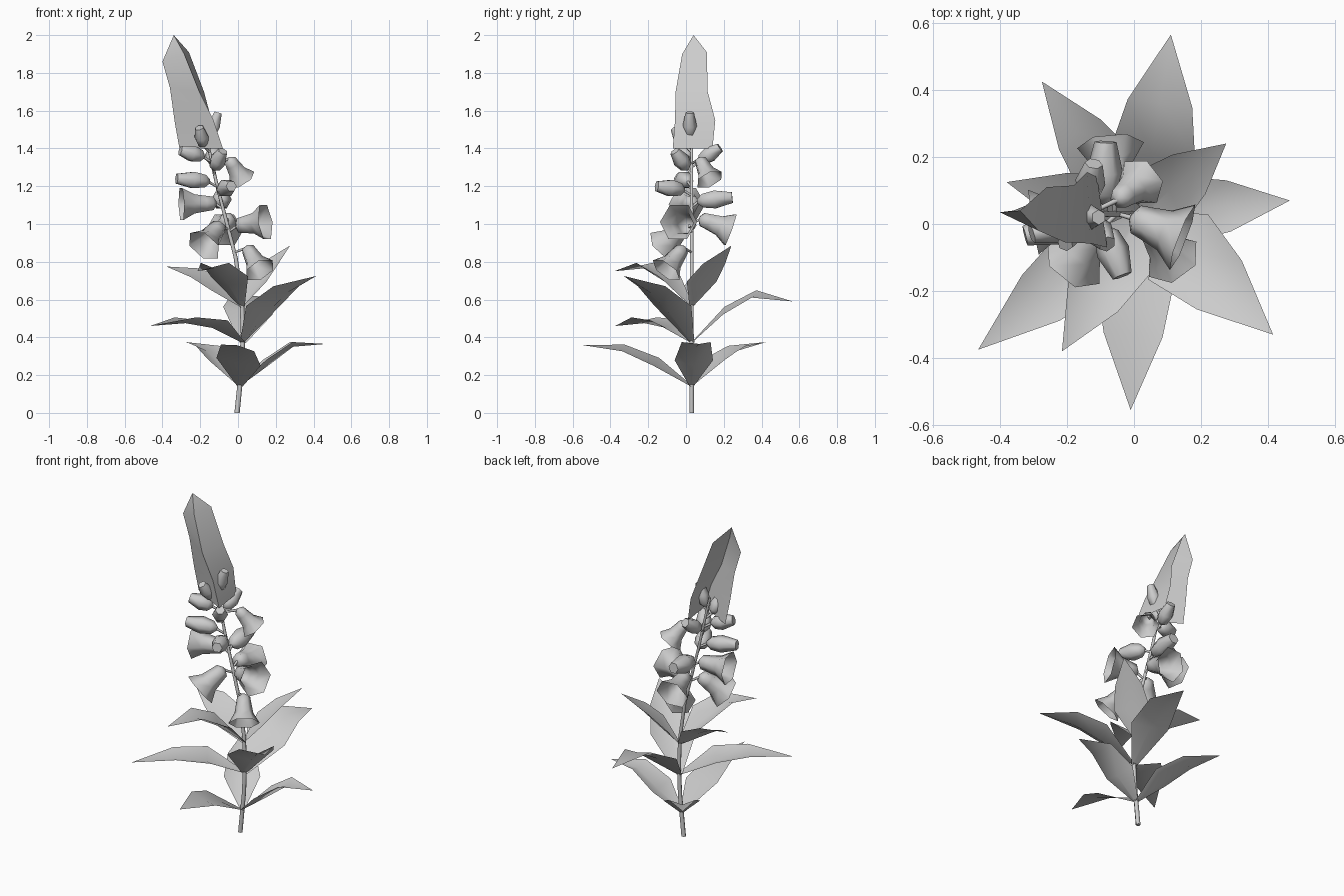
import bpy, bmesh, math
from mathutils import Vector

old = bpy.data.objects.get("Cube")
if old:
    bpy.data.objects.remove(old, do_unlink=True)

GREY = (0.6, 0.6, 0.6, 1)
mat = bpy.data.materials.new("plain grey")
mat.use_nodes = True
mat.diffuse_color = GREY
mat.node_tree.nodes["Principled BSDF"].inputs["Base Color"].default_value = GREY


def build(name, rows, closed=False, cap=False):
    """Skin a list of point rows; closed rows make tubes."""
    bm = bmesh.new()
    grid = [[bm.verts.new(p) for p in row] for row in rows]
    for a, b in zip(grid, grid[1:]):
        n = len(a)
        for i in range(n if closed else n - 1):
            j = (i + 1) % n
            bm.faces.new((a[i], a[j], b[j], b[i]))
    if closed:
        bm.faces.new(grid[0][::-1])
        if cap:
            bm.faces.new(grid[-1])
    bmesh.ops.remove_doubles(bm, verts=bm.verts, dist=0.0005)
    bmesh.ops.recalc_face_normals(bm, faces=bm.faces)
    mesh = bpy.data.meshes.new(name)
    bm.to_mesh(mesh)
    bm.free()
    mesh.materials.append(mat)
    ob = bpy.data.objects.new(name, mesh)
    bpy.context.collection.objects.link(ob)
    bpy.ops.object.select_all(action="DESELECT")
    ob.select_set(True)
    bpy.context.view_layer.objects.active = ob
    bpy.ops.object.shade_smooth_by_angle(angle=math.radians(70))


def ring(centre, axis, radius, sides=6):
    u = axis.cross(Vector((0, 0, 1)))
    if u.length < 0.01:
        u = Vector((1, 0, 0))
    u.normalize()
    v = axis.cross(u).normalized()
    steps = [math.tau * i / sides for i in range(sides)]
    return [centre + radius * (math.cos(a) * u + math.sin(a) * v) for a in steps]


def lathe(name, start, end, profile, cap):
    """Six-sided turned shape along an axis; profile is (fraction, radius)."""
    axis = (end - start).normalized()
    rows = [ring(start.lerp(end, t), axis, r) for t, r in profile]
    build(name, rows, True, cap)


# Leaning stem
STEM = [Vector((x, 0.03, z)) for x, z in (
    (-0.005, 0), (0.02, 0.25), (0.027, 0.42), (0.02, 0.6), (-0.012, 0.82),
    (-0.058, 1.0), (-0.11, 1.2), (-0.155, 1.4), (-0.185, 1.52))]


def stem_at(z):
    for a, b in zip(STEM, STEM[1:]):
        if z <= b.z:
            return a.lerp(b, (z - a.z) / (b.z - a.z))
    return STEM[-1].copy()


build("stem", [ring(p, Vector((0, 0, 1)), 0.014 - 0.004 * p.z) for p in STEM], True, True)


# Folded leaves in three whorls: tip x, tip y, root z, midrib heights, width, fold, roll
def leaf(name, x, y, root_z, heights, width, fold=0.35, roll=0.0):
    root = stem_at(root_z)
    tip = Vector((x, y, heights[-1]))
    mids = [root]
    for t, z in zip((0.33, 0.62, 1), heights):
        p = root.lerp(tip, t)
        p.z = z
        mids.append(p)
    flat = Vector((tip.x - root.x, tip.y - root.y, 0)).normalized()
    level = Vector((0, 0, 1)).cross(flat)
    rows = []
    for i, (p, w) in enumerate(zip(mids, (0.015, 0.12, 0.09, 0))):
        along = (mids[min(i + 1, 3)] - mids[max(i - 1, 0)]).normalized()
        up = along.cross(level).normalized()
        w *= width
        side = (level * math.cos(roll) + up * math.sin(roll)) * w
        lift = up * w * fold
        rows.append([p - side + lift, p, p + side + lift])
    build(name, rows)


LOW, MID, TOP = 0.14, 0.37, 0.56
leaf("lower_leaf_left", 0.465, 0.07, LOW, (0.25, 0.35, 0.365), 0.85)
leaf("lower_leaf_back", -0.275, 0.425, LOW, (0.25, 0.33, 0.375), 0.85)
leaf("lower_leaf_front", -0.01, -0.555, LOW, (0.26, 0.335, 0.36), 1.0, 0.1, -0.2)
leaf("middle_leaf_back", 0.11, 0.565, MID, (0.53, 0.62, 0.59), 1.1, 0.1, 0.2)
leaf("middle_leaf_left", 0.415, -0.33, MID, (0.53, 0.64, 0.725), 1.1)
leaf("middle_leaf_right", -0.465, -0.375, MID, (0.45, 0.475, 0.46), 0.98)
leaf("upper_leaf_left", 0.275, 0.24, TOP, (0.67, 0.77, 0.885), 0.85)
leaf("upper_leaf_front", -0.215, -0.38, TOP, (0.69, 0.765, 0.75), 0.95)
leaf("upper_leaf_right", -0.38, 0.125, TOP, (0.67, 0.735, 0.775), 0.8, 0.1, -0.35)


# Open bells and closed buds on short stalks
BELL = ((0, 0.012), (0.1, 0.042), (0.3, 0.048), (0.65, 0.06), (1, 0.1))
BUD = ((0, 0.012), (0.15, 0.038), (0.5, 0.05), (1, 0.03))


def flower(name, start, end, profile, scale=1.0, cap=False):
    start, end = Vector(start), Vector(end)
    lathe(name, start, end, [(t, r * scale) for t, r in profile], cap)
    lathe(name + "_stalk", stem_at(start.z - 0.03), start.lerp(end, 0.05),
          ((0, 0.006), (1, 0.008)), True)


BELLS = [
    ((0.045, -0.01, 0.88), (0.115, -0.105, 0.755), 0.88),
    ((-0.01, 0.02, 0.99), (0.145, -0.04, 1.01), 1.05),
    ((-0.09, -0.005, 1.0), (-0.18, -0.115, 0.885), 1.0),
    ((-0.055, 0.07, 1.03), (-0.07, 0.235, 0.97), 1.0),
    ((-0.115, 0.035, 1.11), (-0.3, 0.005, 1.105), 0.98),
    ((-0.05, 0.07, 1.35), (0.02, 0.125, 1.235), 0.78),
]
for i, (a, b, s) in enumerate(BELLS):
    flower(f"bell_flower_{i + 1}", a, b, BELL, s)

BUDS = [
    ((-0.15, 0.01, 1.225), (-0.325, -0.035, 1.24), 1.0),
    ((-0.09, -0.01, 1.18), (-0.035, -0.155, 1.2), 1.0),
    ((-0.09, 0.06, 1.12), (-0.085, 0.245, 1.14), 1.1),
    ((-0.18, 0.01, 1.355), (-0.305, -0.03, 1.39), 0.95),
    ((-0.13, 0.01, 1.29), (-0.08, -0.06, 1.385), 0.9),
    ((-0.14, 0.07, 1.33), (-0.12, 0.18, 1.405), 0.9),
    ((-0.18, 0.0, 1.41), (-0.205, -0.06, 1.51), 0.8),
    ((-0.15, 0.02, 1.45), (-0.105, 0.02, 1.59), 0.75),
]
for i, (a, b, s) in enumerate(BUDS):
    flower(f"bud_{i + 1}", a, b, BUD, s, True)

# Tall folded blade crowning the spike: right edge, front crease, back edge
tip = (-0.34, 0.04, 2.0)
build("crown_blade", [
    [tip, tip, tip],
    [(-0.4, 0.035, 1.86), (-0.285, -0.02, 1.9), (-0.26, 0.11, 1.91)],
    [(-0.36, 0.04, 1.72), (-0.205, -0.055, 1.7), (-0.18, 0.115, 1.7)],
    [(-0.335, 0.05, 1.54), (-0.13, -0.058, 1.55), (-0.14, 0.155, 1.55)],
    [(-0.31, 0.06, 1.4), (-0.08, -0.07, 1.4), (-0.11, 0.14, 1.4)],
])
